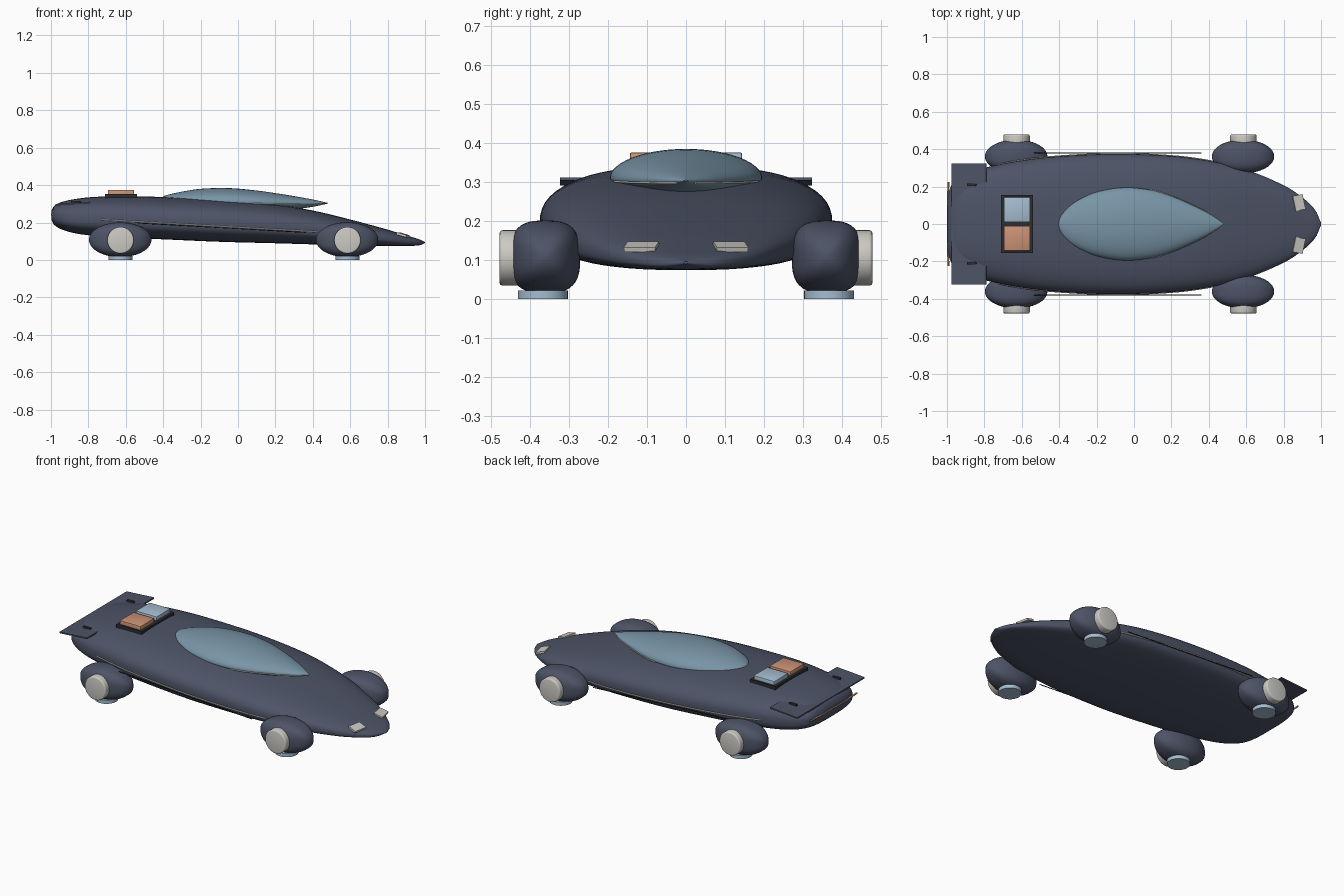
import bpy, bmesh, math
from mathutils import Matrix, Vector

if "Cube" in bpy.data.objects:
    bpy.data.objects.remove(bpy.data.objects["Cube"])


def material(name, rgb):
    m = bpy.data.materials.new(name)
    m.diffuse_color = (*rgb, 1)
    m.use_nodes = True
    m.node_tree.nodes["Principled BSDF"].inputs["Base Color"].default_value = m.diffuse_color
    return m


NAVY = material("slate_navy", (0.075, 0.088, 0.135))
GLASS = material("canopy_blue", (0.19, 0.30, 0.385))
SILVER = material("warm_silver", (0.61, 0.59, 0.55))
ICE = material("ice_blue", (0.38, 0.51, 0.64))
COPPER = material("copper", (0.60, 0.29, 0.18))
BLACK = material("charcoal", (0.025, 0.027, 0.03))


def finish(name, bm, mat, angle=35):
    bmesh.ops.recalc_face_normals(bm, faces=bm.faces)
    me = bpy.data.meshes.new(name)
    bm.to_mesh(me)
    bm.free()
    me.materials.append(mat)
    me.shade_smooth()
    me.set_sharp_from_angle(angle=math.radians(angle))
    ob = bpy.data.objects.new(name, me)
    bpy.context.collection.objects.link(ob)
    return ob


def sample(rows, x):
    """Smooth interpolation of table rows by their first column."""
    i = max(0, min(len(rows) - 2, sum(r[0] <= x for r in rows) - 1))
    a, b = rows[i], rows[i + 1]
    p, q = rows[max(i - 1, 0)], rows[min(i + 2, len(rows) - 1)]
    h = b[0] - a[0]
    t = (x - a[0]) / h
    out = []
    for k in range(1, len(a)):
        m0 = (b[k] - p[k]) / (b[0] - p[0]) * h
        m1 = (q[k] - a[k]) / (q[0] - a[0]) * h
        out.append((2*t**3 - 3*t*t + 1) * a[k] + (t**3 - 2*t*t + t) * m0
                   + (3*t*t - 2*t**3) * b[k] + (t**3 - t*t) * m1)
    return out


def section(x, hw, zb, zm, zt, n_up, n_low, count, cy=0):
    """Superellipse ring with separate upper and lower halves."""
    ring = []
    for i in range(count):
        a = 2 * math.pi * i / count
        c, s = math.cos(a), math.sin(a)
        n = n_up if s >= 0 else n_low
        y = math.copysign(abs(c) ** (2 / n), c) * hw
        z = zm + math.copysign(abs(s) ** (2 / n), s) * ((zt - zm) if s >= 0 else (zm - zb))
        ring.append(Vector((x, cy + y, z)))
    return ring


def loft(name, rings, mat, angle=35):
    bm = bmesh.new()
    vs = [[bm.verts.new(p) for p in r] for r in rings]
    n = len(rings[0])
    for a, b in zip(vs, vs[1:]):
        for i in range(n):
            bm.faces.new((a[i], a[(i + 1) % n], b[(i + 1) % n], b[i]))
    bm.faces.new(vs[0])
    bm.faces.new(vs[-1])
    return finish(name, bm, mat, angle)


def spaced(x0, x1, n):
    return [(x0 + x1) / 2 - (x1 - x0) / 2 * math.cos(math.pi * i / n) for i in range(n + 1)]


def box(name, loc, size, mat, rot=(0, 0, 0), bevel=0.0):
    bm = bmesh.new()
    bmesh.ops.create_cube(bm, size=1, matrix=Matrix.Diagonal((*size, 1)))
    if bevel:
        bmesh.ops.bevel(bm, geom=bm.edges[:], offset=bevel, segments=2, affect='EDGES', profile=0.5)
    ob = finish(name, bm, mat)
    ob.location, ob.rotation_euler = loc, rot
    return ob


def tube(name, pts, radius, mat):
    cu = bpy.data.curves.new(name, 'CURVE')
    cu.dimensions = '3D'
    cu.bevel_depth, cu.bevel_resolution, cu.use_fill_caps = radius, 1, True
    sp = cu.splines.new('POLY')
    sp.points.add(len(pts) - 1)
    for p, q in zip(sp.points, pts):
        p.co = (*q, 1)
    cu.materials.append(mat)
    ob = bpy.data.objects.new(name, cu)
    bpy.context.collection.objects.link(ob)


# Body shell: x, half width, bottom, top
BODY = [(-0.998, 0.13, 0.215, 0.262), (-0.985, 0.19, 0.19, 0.287), (-0.95, 0.235, 0.166, 0.307),
        (-0.88, 0.272, 0.144, 0.324), (-0.78, 0.305, 0.13, 0.336), (-0.6, 0.34, 0.119, 0.341),
        (-0.4, 0.362, 0.11, 0.336), (-0.1, 0.375, 0.097, 0.322), (0.2, 0.364, 0.089, 0.296),
        (0.4, 0.338, 0.083, 0.264), (0.6, 0.29, 0.077, 0.216), (0.8, 0.207, 0.074, 0.162),
        (0.9, 0.142, 0.075, 0.131), (0.97, 0.073, 0.078, 0.11), (1.0, 0.006, 0.09, 0.096)]


def body_at(x):
    hw, zb, zt = sample(BODY, x)
    return hw, zb, zb + 0.43 * (zt - zb), zt


def body_side(x, z):
    """Half width of the shell at a given height."""
    hw, zb, zm, zt = body_at(x)
    r, n = ((z - zm) / (zt - zm), 2.6) if z >= zm else ((zm - z) / (zm - zb), 3.0)
    return hw * max(0, 1 - min(1, r) ** n) ** (1 / n)


loft("body_shell", [section(x, *body_at(x), 2.6, 3.0, 64) for x in spaced(-0.998, 1.0, 60)], NAVY, 50)

# Teardrop canopy: x, half width, bottom, seam, top
CANOPY = [(-0.41, 0.004, 0.325, 0.328, 0.331), (-0.395, 0.045, 0.315, 0.324, 0.342),
          (-0.36, 0.088, 0.305, 0.321, 0.352), (-0.3, 0.13, 0.29, 0.318, 0.365),
          (-0.2, 0.172, 0.278, 0.314, 0.38), (-0.05, 0.195, 0.268, 0.31, 0.384),
          (0.1, 0.18, 0.264, 0.307, 0.371), (0.2, 0.149, 0.265, 0.305, 0.357),
          (0.3, 0.106, 0.271, 0.304, 0.341), (0.4, 0.056, 0.284, 0.303, 0.323),
          (0.48, 0.003, 0.301, 0.303, 0.305)]
loft("canopy", [section(x, *sample(CANOPY, x), 2, 2, 48) for x in spaced(-0.41, 0.48, 36)], GLASS, 50)

# Vent frame with two panels
box("vent_frame", (-0.625, 0, 0.341), (0.172, 0.31, 0.022), BLACK)
box("blue_panel", (-0.625, 0.077, 0.355), (0.14, 0.134, 0.04), ICE, bevel=0.004)
box("copper_panel", (-0.625, -0.077, 0.355), (0.14, 0.134, 0.04), COPPER, bevel=0.004)

# Tail wing and tail light bar
box("tail_wing", (-0.8825, 0, 0.301), (0.186, 0.645, 0.008), NAVY, rot=(0, -0.07, 0))
tube("tail_light", [(-0.996 + 0.004 * (y / 0.225) ** 2, y, 0.243)
                    for y in (-0.225, -0.15, -0.075, 0, 0.075, 0.15, 0.225)], 0.005, COPPER)

for side, label in ((-1, "right"), (1, "left")):
    # Wheel pods with hub caps and ground pads
    for cx, end in ((-0.63, "rear"), (0.583, "front")):
        rings = []
        for x in spaced(-0.999, 0.999, 28):
            k = math.sqrt(1 - x * x)
            rings.append(section(cx + 0.167 * x, 0.09 * k, 0.108 - 0.093 * k, 0.108,
                                 0.108 + 0.093 * k, 2.9, 2.9, 40, side * 0.361))
        loft(f"{label}_{end}_wheel_pod", rings, NAVY, 60)

        bm = bmesh.new()
        bmesh.ops.create_cone(bm, cap_ends=True, segments=40, radius1=0.071, radius2=0.071, depth=0.07)
        rims = [e for e in bm.edges if any(len(f.verts) > 4 for f in e.link_faces)]
        bmesh.ops.bevel(bm, geom=rims, offset=0.008, segments=3, affect='EDGES', profile=0.5)
        hub = finish(f"{label}_{end}_hub_cap", bm, SILVER)
        hub.location = (cx + 0.002, side * 0.443, 0.105)
        hub.rotation_euler = (math.pi / 2, 0, 0)

        bm = bmesh.new()
        bmesh.ops.create_cone(bm, cap_ends=True, segments=32, radius1=1, radius2=1, depth=1,
                              matrix=Matrix.Diagonal((0.064, 0.064, 0.022, 1)))
        pad = finish(f"{label}_{end}_ground_pad", bm, ICE)
        pad.location = (cx + 0.002, side * 0.367, 0.011)

    # Headlight plates on the nose
    box(f"{label}_headlight", (0.882, side * 0.114, 0.134), (0.055, 0.082, 0.012), SILVER,
        rot=(0, 0.28, side * 0.2))

    # Side stripe hugging the shell, with a slim straight rail below
    pts = []
    for i in range(31):
        x = -0.73 + 1.15 * i / 30
        z = 0.215 - 0.065 * i / 30
        pts.append((x, side * (body_side(x, z) + 0.001), z))
    tube(f"{label}_side_stripe", pts, 0.004, SILVER)
    tube(f"{label}_side_rail", [(-0.535, side * 0.379, 0.197), (0.36, side * 0.379, 0.147)], 0.0025, BLACK)

    # Canopy trim and wing post caps
    trim = []
    for i in range(13):
        x = 0.08 + 0.37 * i / 12
        hw, zb, zm, zt = sample(CANOPY, x)
        trim.append((x, side * hw, zm - 0.006))
    tube(f"{label}_canopy_trim", trim, 0.003, SILVER)
    box(f"{label}_wing_post", (-0.868, side * 0.21, 0.306), (0.05, 0.014, 0.02), BLACK, bevel=0.003)
